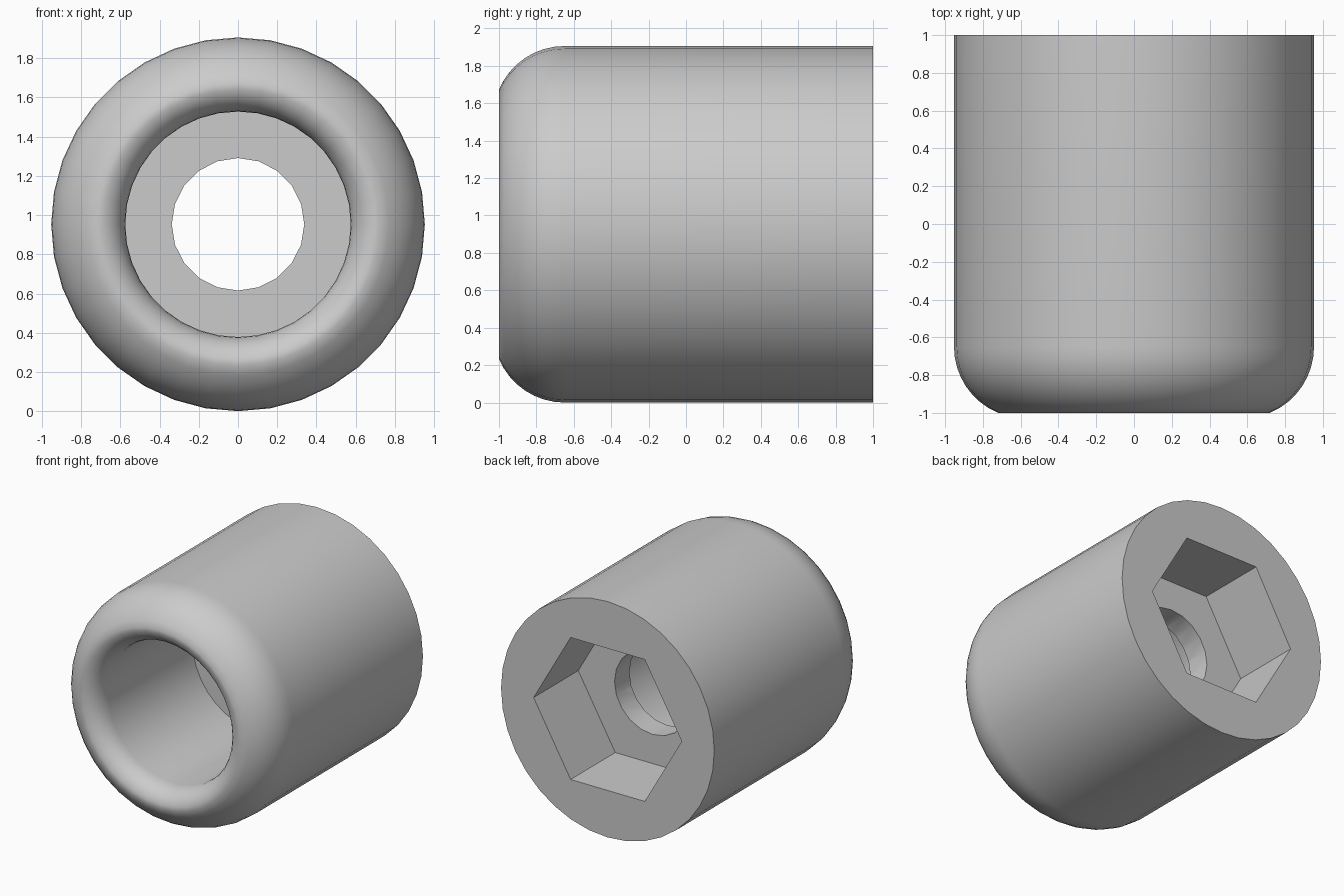
import bpy, bmesh
from math import sin, cos, pi, radians
from mathutils import Matrix

cube = bpy.data.objects.get("Cube")
if cube:
    bpy.data.objects.remove(cube, do_unlink=True)

RADIUS, BORE, HOLE = 0.953, 0.575, 0.338
HEX_RADIUS, HEX_FLOOR, BORE_FLOOR = 0.662, 0.43, 0.24

grey = bpy.data.materials.new("plain_grey")
grey.use_nodes = True
colour = (0.6, 0.6, 0.6, 1)
grey.diffuse_color = colour
grey.node_tree.nodes["Principled BSDF"].inputs["Base Color"].default_value = colour


def add_object(name, bm):
    bmesh.ops.recalc_face_normals(bm, faces=bm.faces)
    mesh = bpy.data.meshes.new(name)
    bm.to_mesh(mesh)
    bm.free()
    mesh.materials.append(grey)
    ob = bpy.data.objects.new(name, mesh)
    bpy.context.collection.objects.link(ob)
    return ob


def lathe(name, profile, sides):
    """Turn a (radius, y) profile around the y axis; it stands on z = 0."""
    bm = bmesh.new()
    verts = [bm.verts.new((0, y, r)) for r, y in profile]
    edges = [bm.edges.new(pair) for pair in zip(verts, verts[1:])]
    bmesh.ops.spin(bm, geom=verts + edges, cent=(0, 0, 0), axis=(0, 1, 0),
                   angle=2 * pi, steps=sides)
    bmesh.ops.remove_doubles(bm, verts=bm.verts, dist=1e-4)
    bmesh.ops.translate(bm, verts=bm.verts, vec=(0, 0, RADIUS))
    return add_object(name, bm)


def prism(name, radius, sides, y0, y1, turn):
    """Straight prism along the y axis, used as a cutter."""
    bm = bmesh.new()
    bmesh.ops.create_cone(bm, cap_ends=True, segments=sides, radius1=radius,
                          radius2=radius, depth=y1 - y0)
    bm.transform(Matrix.Translation((0, (y0 + y1) / 2, RADIUS))
                 @ Matrix.Rotation(pi / 2, 4, 'X')
                 @ Matrix.Rotation(turn, 4, 'Z'))
    ob = add_object(name, bm)
    ob.hide_render = True
    return ob


# Body: flat back, rounded outer shoulder, rolled lip and front bore
outer = 0.379
profile = [(0, 1), (RADIUS, 1)]
for i in range(9):
    a = radians(67.4) * i / 8
    profile.append((RADIUS - outer + outer * cos(a), -0.65 - outer * sin(a)))
for i in range(1, 8):
    a = pi / 2 * i / 7
    profile.append((0.72 - (0.72 - BORE) * sin(a), -0.83 - 0.17 * cos(a)))
profile += [(BORE, BORE_FLOOR), (0, BORE_FLOOR)]
body = lathe("sleeve_body", profile, 36)

# Hexagonal pocket in the back, round hole through the web
cutters = [
    prism("hex_pocket_cutter", HEX_RADIUS, 6, HEX_FLOOR, 1.2, pi / 2),
    prism("through_hole_cutter", HOLE, 20, 0.1, 0.6, 0),
]

# Corners of the pocket must point sideways
pocket = cutters[0].data
if max(v.co.x for v in pocket.vertices) < HEX_RADIUS * 0.95:
    pocket.transform(Matrix.Translation((0, 0, RADIUS))
                     @ Matrix.Rotation(pi / 6, 4, 'Y')
                     @ Matrix.Translation((0, 0, -RADIUS)))

bpy.ops.object.select_all(action='DESELECT')
body.select_set(True)
bpy.context.view_layer.objects.active = body
for cutter in cutters:
    mod = body.modifiers.new(cutter.name, 'BOOLEAN')
    mod.operation = 'DIFFERENCE'
    mod.solver = 'EXACT'
    mod.object = cutter
    bpy.ops.object.modifier_apply(modifier=mod.name)
for cutter in cutters:
    bpy.data.objects.remove(cutter, do_unlink=True)

bpy.ops.object.shade_smooth_by_angle(angle=radians(40))
